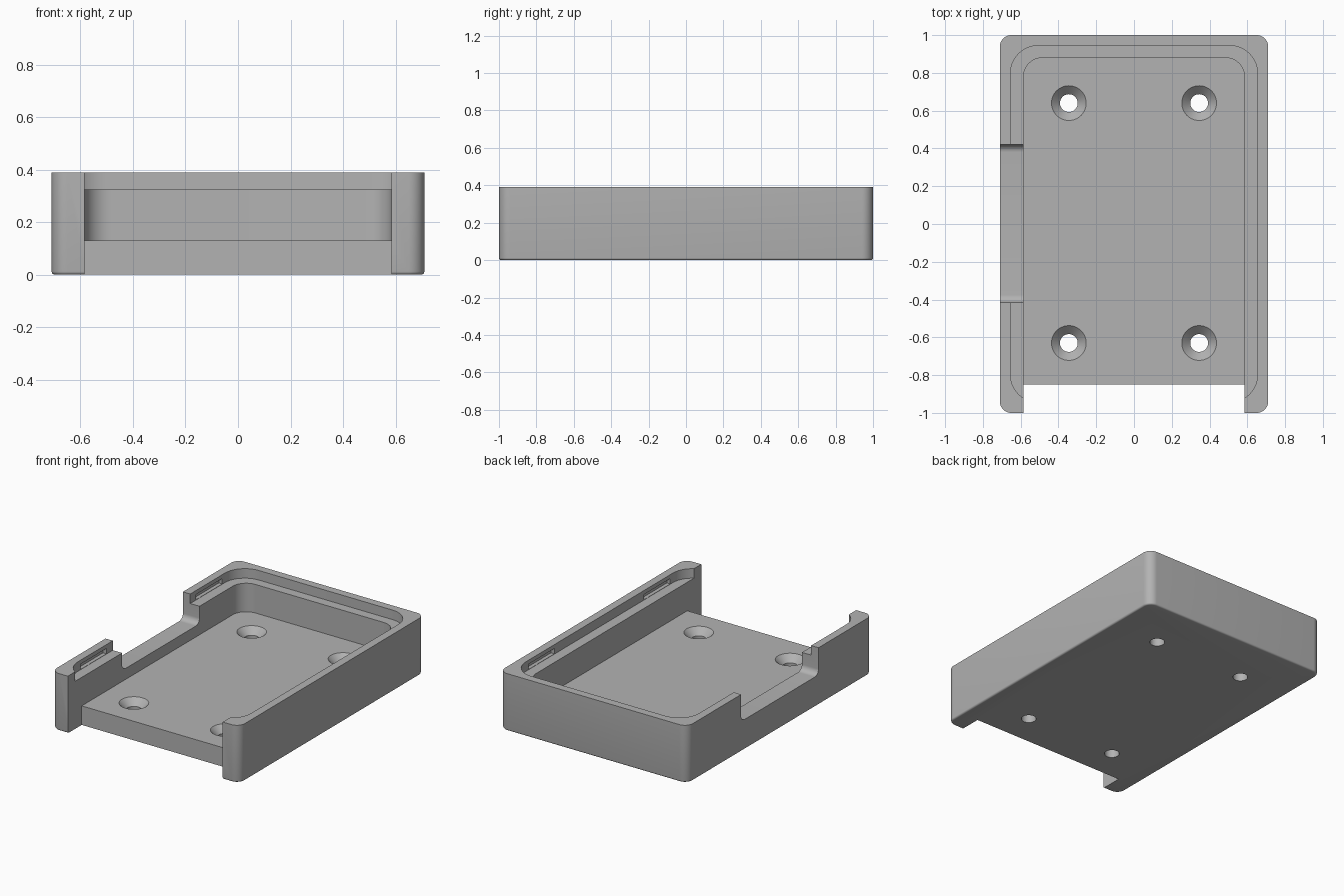
import bpy
import bmesh
import math
from mathutils import Matrix

default = bpy.data.objects.get("Cube")
if default:
    bpy.data.objects.remove(default, do_unlink=True)

grey = bpy.data.materials.new("light grey plastic")
grey.use_nodes = True
colour = (0.45, 0.45, 0.45, 1)
grey.diffuse_color = colour
grey.node_tree.nodes["Principled BSDF"].inputs["Base Color"].default_value = colour


def to_object(bm, name):
    bmesh.ops.recalc_face_normals(bm, faces=bm.faces)
    mesh = bpy.data.meshes.new(name)
    bm.to_mesh(mesh)
    bm.free()
    mesh.materials.append(grey)
    obj = bpy.data.objects.new(name, mesh)
    bpy.context.collection.objects.link(obj)
    return obj


def along(edge, axis):
    d = edge.verts[1].co - edge.verts[0].co
    return abs(d[axis]) > 0.99 * d.length


def box(name, low, high, radius=0, axis=2, bottom=0):
    """Box with the edges along one axis rounded, and optionally the bottom rim."""
    size = [b - a for a, b in zip(low, high)]
    centre = [(a + b) / 2 for a, b in zip(low, high)]
    bm = bmesh.new()
    bmesh.ops.create_cube(bm, size=1)
    bmesh.ops.scale(bm, vec=size, verts=bm.verts)
    bmesh.ops.translate(bm, vec=centre, verts=bm.verts)
    if radius:
        bmesh.ops.bevel(bm, geom=[e for e in bm.edges if along(e, axis)], offset=radius,
                        segments=10, profile=0.5, affect='EDGES')
    if bottom:
        rim = [e for e in bm.edges if all(v.co.z < low[2] + 0.0001 for v in e.verts)]
        bmesh.ops.bevel(bm, geom=rim, offset=bottom, segments=4, profile=0.5, affect='EDGES')
    return to_object(bm, name)


def cone(name, x, y, z0, z1, r0, r1):
    bm = bmesh.new()
    bmesh.ops.create_cone(bm, cap_ends=True, segments=48, radius1=r0, radius2=r1, depth=z1 - z0,
                          matrix=Matrix.Translation((x, y, (z0 + z1) / 2)))
    return to_object(bm, name)


def cut(target, cutter):
    mod = target.modifiers.new("cut", 'BOOLEAN')
    mod.operation = 'DIFFERENCE'
    mod.solver = 'EXACT'
    mod.object = cutter
    bpy.context.view_layer.objects.active = target
    bpy.ops.object.modifier_apply(modifier=mod.name)
    bpy.data.objects.remove(cutter, do_unlink=True)


FLOOR, LEDGE, TOP = 0.13, 0.325, 0.39
INNER = 0.585

# Outer tray body
tray = box("tray", (-0.71, -1, 0), (0.71, 1, TOP), radius=0.06, bottom=0.012)

# Main cavity, open at the front
cut(tray, box("cavity", (-INNER, -1.5, FLOOR), (INNER, 0.88, 0.6), radius=0.1))

# Front cutout through the floor
cut(tray, box("front_cutout", (-INNER, -1.5, -0.2), (INNER, -0.85, 0.6)))

# Shallow lid recess around the rim
cut(tray, box("lid_recess", (-0.655, -0.945, LEDGE), (0.655, 0.945, 0.6), radius=0.15))

# Side notch with rounded lower corners
cut(tray, box("side_notch", (-0.9, -0.415, 0.205), (-0.5, 0.42, 0.8), radius=0.04, axis=0))

# Snap slots undercut into the side walls
for side in (-1, 1):
    for end in (-1, 1):
        x, y = side * 0.655, end * 0.625
        cut(tray, box("snap_slot", (x - 0.025, y - 0.14, LEDGE + 0.002),
                      (x + 0.025, y + 0.14, LEDGE + 0.038)))

# Countersunk screw holes
for x in (-0.345, 0.345):
    for y in (-0.63, 0.64):
        cut(tray, cone("screw_hole", x, y, -0.1, 0.3, 0.047, 0.047))
        cut(tray, cone("countersink", x, y, FLOOR - 0.045, FLOOR + 0.005, 0.047, 0.097))

# Smooth the fillets and holes, keep the edges crisp
bpy.ops.object.select_all(action='DESELECT')
tray.select_set(True)
bpy.context.view_layer.objects.active = tray
bpy.ops.object.shade_smooth_by_angle(angle=math.radians(30))
